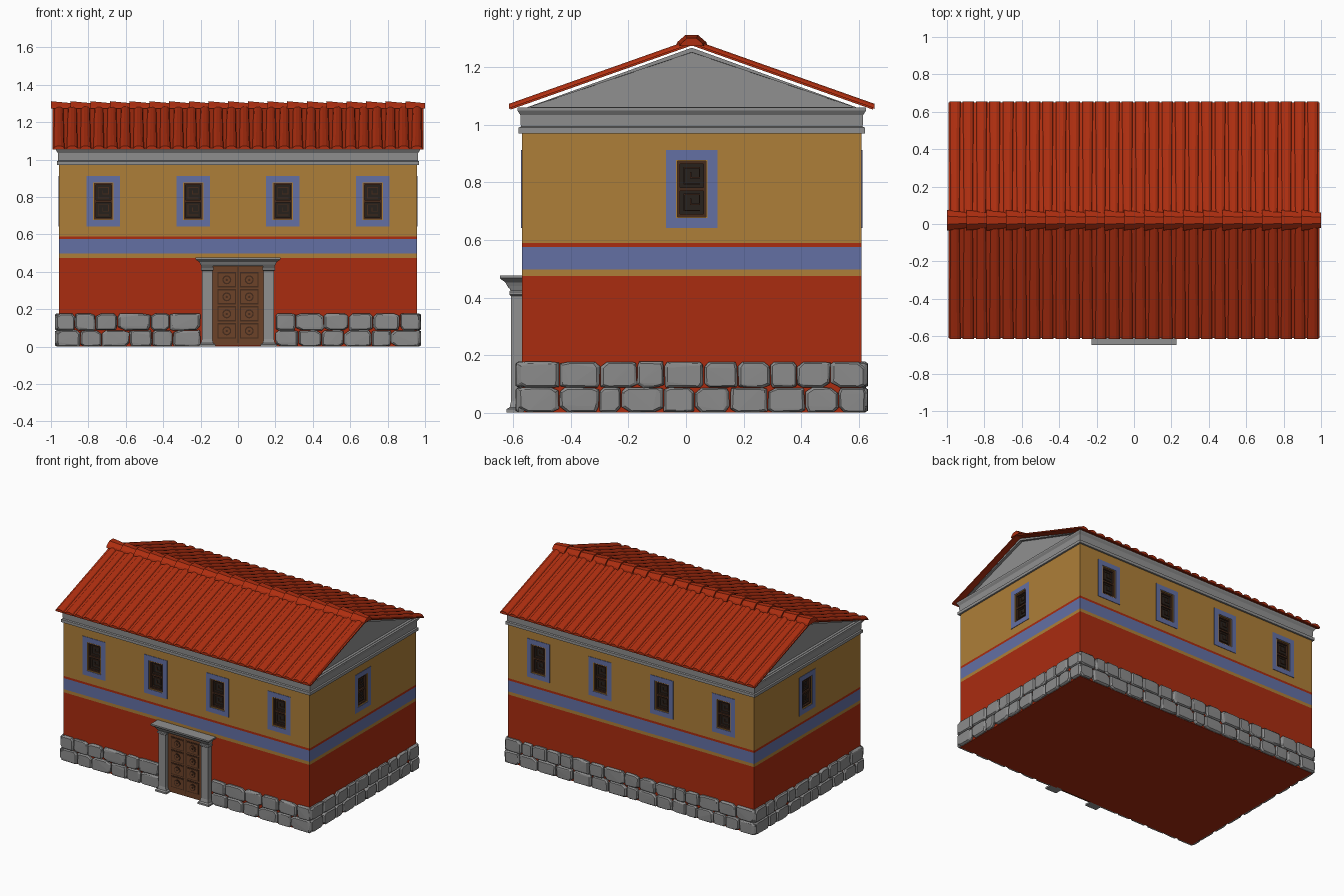
import bpy, bmesh, math, random
from mathutils import Matrix, Vector

random.seed(4)
if "Cube" in bpy.data.objects:
    bpy.data.objects.remove(bpy.data.objects["Cube"])


def material(name, rgb):
    m = bpy.data.materials.new(name)
    m.use_nodes = True
    m.diffuse_color = (*rgb, 1)
    m.node_tree.nodes["Principled BSDF"].inputs["Base Color"].default_value = (*rgb, 1)
    return m


OCHRE = material("ochre plaster", (0.42, 0.21, 0.04))
RED = material("red plaster", (0.4, 0.025, 0.005))
BLUE = material("blue paint", (0.125, 0.16, 0.37))
TILE = material("roof tile", (0.42, 0.027, 0.005))
MARBLE = material("grey marble", (0.28, 0.28, 0.28))
STONE = material("rough stone", (0.26, 0.26, 0.26))
WOOD = material("brown wood", (0.15, 0.055, 0.022))
DARKWOOD = material("dark wood", (0.06, 0.024, 0.012))
DARK = material("dark pane", (0.02, 0.015, 0.012))

HX, HY, CY = 0.957, 0.59, 0.02      # wall half sizes and centre
I = Matrix.Identity(4)


def finish(name, bm, *mats):
    bmesh.ops.recalc_face_normals(bm, faces=bm.faces)
    mesh = bpy.data.meshes.new(name)
    bm.to_mesh(mesh)
    bm.free()
    for m in mats:
        mesh.materials.append(m)
    ob = bpy.data.objects.new(name, mesh)
    bpy.context.collection.objects.link(ob)
    return ob


def loft(bm, rings, mat=I):
    """Skin closed rings of points and cap both ends."""
    vs = [[bm.verts.new(mat @ Vector(p)) for p in r] for r in rings]
    n = len(vs[0])
    for a, b in zip(vs, vs[1:]):
        for i in range(n):
            j = (i + 1) % n
            bm.faces.new((a[i], a[j], b[j], b[i]))
    return [bm.faces.new(vs[0]), bm.faces.new(vs[-1])]


def rect(x0, x1, y0, y1, z):
    return [(x0, y0, z), (x1, y0, z), (x1, y1, z), (x0, y1, z)]


def box(bm, x0, x1, y0, y1, z0, z1, mat=I):
    loft(bm, [rect(x0, x1, y0, y1, z) for z in (z0, z1)], mat)


def frame(bm, w, h, t, y0, y1, mat):
    """Rectangular ring, outer half sizes w and h, width t."""
    for s in (-1, 1):
        box(bm, *sorted((s * w, s * (w - t))), y0, y1, -h, h, mat)
        box(bm, t - w, w - t, y0, y1, *sorted((s * h, s * (h - t))), mat)


# Placement of the windows: front, back and both ends
windows = []
for angle, dist, spots in ((0, HY, (-0.72, -0.24, 0.24, 0.72)), (math.pi, HY, (-0.72, -0.24, 0.24, 0.72)),
                           (math.pi / 2, HX, (0,)), (-math.pi / 2, HX, (0,))):
    for s in spots:
        windows.append(Matrix.Translation((0, CY, 0.777)) @ Matrix.Rotation(angle, 4, "Z")
                       @ Matrix.Translation((s, -dist, 0)))

# Walls with painted bands
bm = bmesh.new()
loft(bm, [rect(-HX, HX, CY - HY, CY + HY, z) for z in (0, 0.475, 0.497, 0.575, 0.59, 0.98)])
for f in bm.faces:
    z = f.calc_center_median().z
    f.material_index = 1 if z < 0.475 or 0.575 < z < 0.59 else 2 if 0.497 < z < 0.575 else 0
walls = finish("walls", bm, OCHRE, RED, BLUE)

# Window openings
bm = bmesh.new()
for m in windows:
    box(bm, -0.05, 0.05, -0.02, 0.03, -0.097, 0.097, m)
cutter = finish("window_cutter", bm, OCHRE)
cutter.hide_render = True
cutter.hide_viewport = True
cutter.display_type = "WIRE"
mod = walls.modifiers.new("openings", "BOOLEAN")
mod.operation = "DIFFERENCE"
mod.solver = "EXACT"
mod.object = cutter

# Window surrounds, frames, panes and square-spiral grilles
surround, wood, pane = bmesh.new(), bmesh.new(), bmesh.new()
spiral = [(.8, -.8), (-.8, -.8), (-.8, .8), (.8, .8), (.8, -.2), (-.1, -.2), (-.1, .3)]
for m in windows:
    frame(surround, 0.089, 0.135, 0.034, -0.003, 0.003, m)
    box(pane, -0.05, 0.05, 0.018, 0.029, -0.097, 0.097, m)
    frame(wood, 0.05, 0.097, 0.01, 0.006, 0.02, m)
    box(wood, -0.04, 0.04, 0.008, 0.02, -0.006, 0.006, m)
    for zc in (-0.046, 0.046):
        for (ax, az), (bx, bz) in zip(spiral, spiral[1:]):
            xs, zs = sorted((ax * 0.034, bx * 0.034)), sorted((az * 0.035, bz * 0.035))
            box(wood, xs[0] - .002, xs[1] + .002, 0.012, 0.02, zc + zs[0] - .002, zc + zs[1] + .002, m)
finish("window_surrounds", surround, BLUE)
finish("window_frames", wood, DARKWOOD)
finish("window_panes", pane, DARK)

# Cornice
bm = bmesh.new()
loft(bm, [rect(-HX - o, HX + o, CY - HY - o, CY + HY + o, z) for z, o in
          ((0.97, 0.012), (0.99, 0.012), (0.994, 0.004), (1.035, 0.006), (1.05, 0.016), (1.06, 0.016))])
finish("cornice", bm, MARBLE)

# Pediment with sunken gable panels
bm = bmesh.new()
ends = loft(bm, [[(x, CY - 0.575, 1.06), (x, CY + 0.575, 1.06), (x, CY, 1.268)] for x in (-HX, HX)])
bmesh.ops.recalc_face_normals(bm, faces=bm.faces)
bmesh.ops.inset_individual(bm, faces=ends, thickness=0.016)
bmesh.ops.inset_individual(bm, faces=ends, thickness=0.0005, depth=-0.018)
finish("pediment", bm, MARBLE)

# Roof slopes: flat pan layer with tapered cover tiles
RX, RUN, EAVE, TOP = 0.992, 0.63, 1.053, 1.276
COLS = 28
pitch = 2 * RX / COLS
for side, name in ((-1, "front_roof"), (1, "back_roof")):
    bm = bmesh.new()

    def slope(x, t, h):
        return (x, CY + side * RUN * (1 - t), EAVE + (TOP - EAVE) * t + h)

    loft(bm, [[slope(-RX, t, 0), slope(RX, t, 0), slope(RX, t, 0.008), slope(-RX, t, 0.008)] for t in (0, 1)])
    for i in range(COLS):
        x = -RX + pitch * (i + 0.5)
        rings = []
        for t, w in ((-0.008, 0.031), (1, 0.025)):
            rings.append([slope(x + w * a, t, h) for a, h in
                          ((-1, 0.004), (-0.75, 0.016), (-0.3, 0.022), (0.3, 0.022), (0.75, 0.016), (1, 0.004))])
        loft(bm, rings)
    finish(name, bm, TILE)

# Overlapping ridge tiles
bm = bmesh.new()
N = 19
for i in range(N):
    x0 = -1 + 2 * i / N
    x1 = min(x0 + 2 / N + 0.008, 1)
    loft(bm, [[(x, CY + d * k, 1.274 + h * k) for d, h in
               ((-0.056, 0), (-0.05, 0.014), (-0.022, 0.038), (0.022, 0.038), (0.05, 0.014), (0.056, 0))]
              for x, k in ((x0, 1), (x1, 0.72))])
finish("ridge_tiles", bm, TILE)

# Rough stone plinth in two courses
bm = bmesh.new()


def stone(x0, x1, z0, z1, mat):
    cx, cz, w, h = (x0 + x1) / 2, (z0 + z1) / 2, (x1 - x0) / 2, (z1 - z0) / 2
    cut = [random.uniform(0.5, 0.95) for _ in range(8)]
    outline = [(-cut[0], -1), (cut[1], -1), (1, -cut[2]), (1, cut[3]),
               (cut[4], 1), (-cut[5], 1), (-1, cut[6]), (-1, -cut[7])]
    verts = []
    for depth, k in ((0.01, 0.98), (-0.01, 1), (-0.019, 0.86)):
        for a, b in outline:
            j = random.uniform(0.94, 1) * k
            p = Vector((cx + a * w * j, depth - random.uniform(0, 0.003), max(0.001, cz + b * h * j)))
            verts.append(bm.verts.new(mat @ p))
    res = bmesh.ops.convex_hull(bm, input=verts)
    loose = {v for v in res["geom_interior"] + res["geom_unused"] if isinstance(v, bmesh.types.BMVert)}
    bmesh.ops.delete(bm, geom=list(loose), context="VERTS")


for angle, dist, half, runs in ((0, HY, HX, ((-1, -0.2), (0.2, 1))), (math.pi, HY, HX, ((-1, 1),)),
                                (math.pi / 2, HX, HY, ((-1, 1),)), (-math.pi / 2, HX, HY, ((-1, 1),))):
    mat = (Matrix.Translation((0, CY, 0)) @ Matrix.Rotation(angle, 4, "Z")
           @ Matrix.Translation((0, -dist, 0)))
    for a, b in runs:
        a, b = (v * (half + 0.016) if abs(v) == 1 else v for v in (a, b))
        for z0, z1 in ((0, 0.088), (0.086, 0.178)):
            widths = [random.uniform(0.08, 0.17) for _ in range(round((b - a) / 0.125))]
            x, scale = a, (b - a) / sum(widths)
            for w in widths:
                stone(x, x + w * scale, z0, z1, mat)
                x += w * scale
finish("stone_plinth", bm, STONE)

# Door posts with feet and capitals
FRONT = CY - HY
bm = bmesh.new()
for s in (-1, 1):
    loft(bm, [rect(s * 0.165 - 0.028 - o, s * 0.165 + 0.028 + o, FRONT - 0.038 - o, FRONT + 0.01, z) for z, o in
              ((0, 0.016), (0.012, 0.016), (0.018, 0.005), (0.04, 0), (0.405, 0), (0.41, 0.006), (0.42, 0.006),
               (0.425, 0.002), (0.44, 0.008))])
finish("door_posts", bm, MARBLE)

# Lintel with moulded edge
bm = bmesh.new()
loft(bm, [rect(-0.195 - o, 0.195 + o, FRONT - 0.045 - o, FRONT + 0.01, z) for z, o in
          ((0.432, 0), (0.44, 0.006), (0.452, 0.012), (0.462, 0.026), (0.467, 0.032), (0.477, 0.032))])
finish("door_lintel", bm, MARBLE)

# Door leaves with eight panels and round bosses
leaf, inlay = bmesh.new(), bmesh.new()
box(leaf, -0.14, 0.14, FRONT - 0.014, FRONT + 0.01, 0.005, 0.436)
box(inlay, -0.002, 0.002, FRONT - 0.016, FRONT, 0.02, 0.425)


def disc(bm, x, z, r, y):
    mat = Matrix.Translation((x, y, z)) @ Matrix.Rotation(math.pi / 2, 4, "X")
    bmesh.ops.create_cone(bm, cap_ends=True, segments=16, radius1=r, radius2=r, depth=0.012, matrix=mat)


for x in (-0.06, 0.06):
    for i in range(4):
        z = 0.084 + 0.091 * i
        box(inlay, x - 0.05, x + 0.05, FRONT - 0.016, FRONT, z - 0.041, z + 0.041)
        box(leaf, x - 0.043, x + 0.043, FRONT - 0.019, FRONT, z - 0.034, z + 0.034)
        disc(inlay, x, z, 0.024, FRONT - 0.016)
        disc(leaf, x, z, 0.017, FRONT - 0.019)
        disc(inlay, x, z, 0.006, FRONT - 0.021)
finish("door_leaves", leaf, WOOD)
finish("door_inlays", inlay, DARKWOOD)
